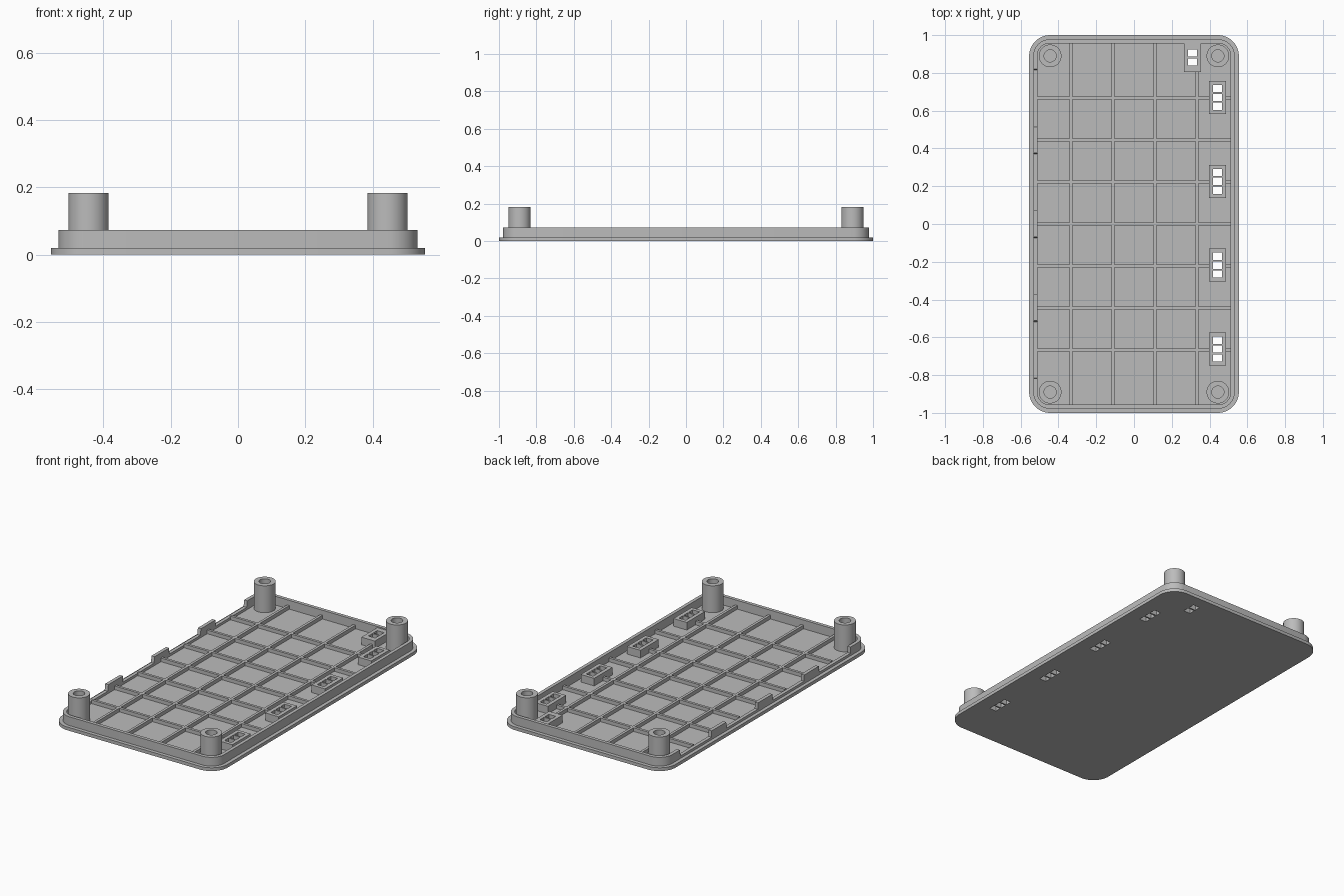
import bpy, bmesh, math

cube = bpy.data.objects.get("Cube")
if cube:
    bpy.data.objects.remove(cube, do_unlink=True)

grey = bpy.data.materials.new("plain grey")
grey.use_nodes = True
colour = (0.5, 0.5, 0.5, 1)
grey.diffuse_color = colour
grey.node_tree.nodes["Principled BSDF"].inputs["Base Color"].default_value = colour

FLOOR, RIB_TOP, WALL_TOP, BLOCK_TOP, POST_TOP = 0.02, 0.042, 0.073, 0.066, 0.183
NOTCH_Z = 0.035
PITCH = 0.444


def finish(name, bm):
    bmesh.ops.recalc_face_normals(bm, faces=bm.faces)
    mesh = bpy.data.meshes.new(name)
    bm.to_mesh(mesh)
    bm.free()
    mesh.materials.append(grey)
    ob = bpy.data.objects.new(name, mesh)
    bpy.context.collection.objects.link(ob)
    return ob


def rounded_loop(hx, hy, r, cx=0, cy=0, steps=10):
    """Rounded rectangle outline; equal sizes give a circle."""
    pts = []
    for k, (sx, sy) in enumerate([(1, 1), (-1, 1), (-1, -1), (1, -1)]):
        for i in range(steps):
            a = math.pi / 2 * (k + (i + 0.5) / steps)
            pts.append((cx + sx * (hx - r) + r * math.cos(a),
                        cy + sy * (hy - r) + r * math.sin(a)))
    return pts


def prism(name, outer, z0, z1, inner=None):
    """Extruded outline, or a tube when an inner outline is given."""
    bm = bmesh.new()
    n = len(outer)
    rings = [[bm.verts.new((x, y, z)) for x, y in loop]
             for loop, z in ((outer, z0), (outer, z1), (inner, z1), (inner, z0)) if loop]
    pairs = [(0, 1)] if inner is None else [(0, 1), (1, 2), (2, 3), (3, 0)]
    for a, b in pairs:
        for i in range(n):
            j = (i + 1) % n
            bm.faces.new((rings[a][i], rings[a][j], rings[b][j], rings[b][i]))
    if inner is None:
        bm.faces.new(rings[0])
        bm.faces.new(rings[1])
    return finish(name, bm)


def add_box(bm, x0, x1, y0, y1, z0, z1):
    vs = bmesh.ops.create_cube(bm, size=1)["verts"]
    for v in vs:
        v.co = ((x0 + x1) / 2 + v.co.x * (x1 - x0),
                (y0 + y1) / 2 + v.co.y * (y1 - y0),
                (z0 + z1) / 2 + v.co.z * (z1 - z0))


def box(name, *bounds):
    bm = bmesh.new()
    add_box(bm, *bounds)
    return finish(name, bm)


def cut(ob, cutter):
    mod = ob.modifiers.new("cut", 'BOOLEAN')
    mod.operation = 'DIFFERENCE'
    mod.solver = 'EXACT'
    mod.object = cutter
    bpy.context.view_layer.objects.active = ob
    bpy.ops.object.modifier_apply(modifier=mod.name)


# Base plate and raised rim
plate = prism("base_plate", rounded_loop(0.555, 1.0, 0.11), 0, FLOOR)
rim = prism("rim_wall", rounded_loop(0.533, 0.978, 0.088), FLOOR, WALL_TOP,
            rounded_loop(0.512, 0.957, 0.067))

# Stiffening ribs
ribs = []
for i in range(4):
    x = (i - 1.5) * PITCH / 2
    ribs.append(box("long_rib", x - 0.008, x + 0.008, -0.958, 0.958, FLOOR, RIB_TOP))
for i in range(7):
    y = (i - 3) * PITCH / 2
    ribs.append(box("cross_rib", -0.513, 0.513, y - 0.008, y + 0.008, FLOOR, RIB_TOP))

# Connector blocks and the slots through them
blocks = []
slots = bmesh.new()
sites = [(0.442, 0.004 + (i - 1.5) * PITCH, 3) for i in range(4)] + [(0.31, 0.882, 2)]
for x, y, count in sites:
    h = 0.0875 if count == 3 else 0.077
    blocks.append(box("connector_block", x - 0.045, x + 0.045, y - h, y + h, FLOOR, BLOCK_TOP))
    for k in range(count):
        c = y + (k - (count - 1) / 2) * 0.047
        add_box(slots, x - 0.023, x + 0.023, c - 0.019, c + 0.019, -0.05, 0.12)
slot_cutter = finish("slot_cutter", slots)
slot_cutter.hide_render = True
for ob in [plate] + ribs + blocks:
    cut(ob, slot_cutter)

# Long notches in the right wall, with slightly sloped ends
notches = bmesh.new()
for i in range(4):
    y = -0.664 + i * PITCH
    profile = [(y - 0.152, NOTCH_Z), (y + 0.146, NOTCH_Z), (y + 0.156, 0.1), (y - 0.154, 0.1)]
    face = notches.faces.new([notches.verts.new((-0.6, py, pz)) for py, pz in profile])
    ext = bmesh.ops.extrude_face_region(notches, geom=[face])["geom"]
    for v in ext:
        if isinstance(v, bmesh.types.BMVert):
            v.co.x = -0.48
notch_cutter = finish("notch_cutter", notches)
notch_cutter.hide_render = True
cut(rim, notch_cutter)

for cutter in (slot_cutter, notch_cutter):
    bpy.data.objects.remove(cutter, do_unlink=True)

# Hollow corner posts
posts = []
for sx in (-1, 1):
    for sy in (-1, 1):
        cx, cy = sx * 0.444, sy * 0.89
        posts.append(prism("corner_post", rounded_loop(0.06, 0.06, 0.06, cx, cy), FLOOR, POST_TOP,
                           rounded_loop(0.032, 0.032, 0.032, cx, cy)))

# Smooth the round surfaces, keep hard edges
bpy.ops.object.select_all(action='DESELECT')
for ob in [plate, rim] + posts:
    ob.select_set(True)
bpy.context.view_layer.objects.active = plate
bpy.ops.object.shade_smooth_by_angle(angle=math.radians(30))
